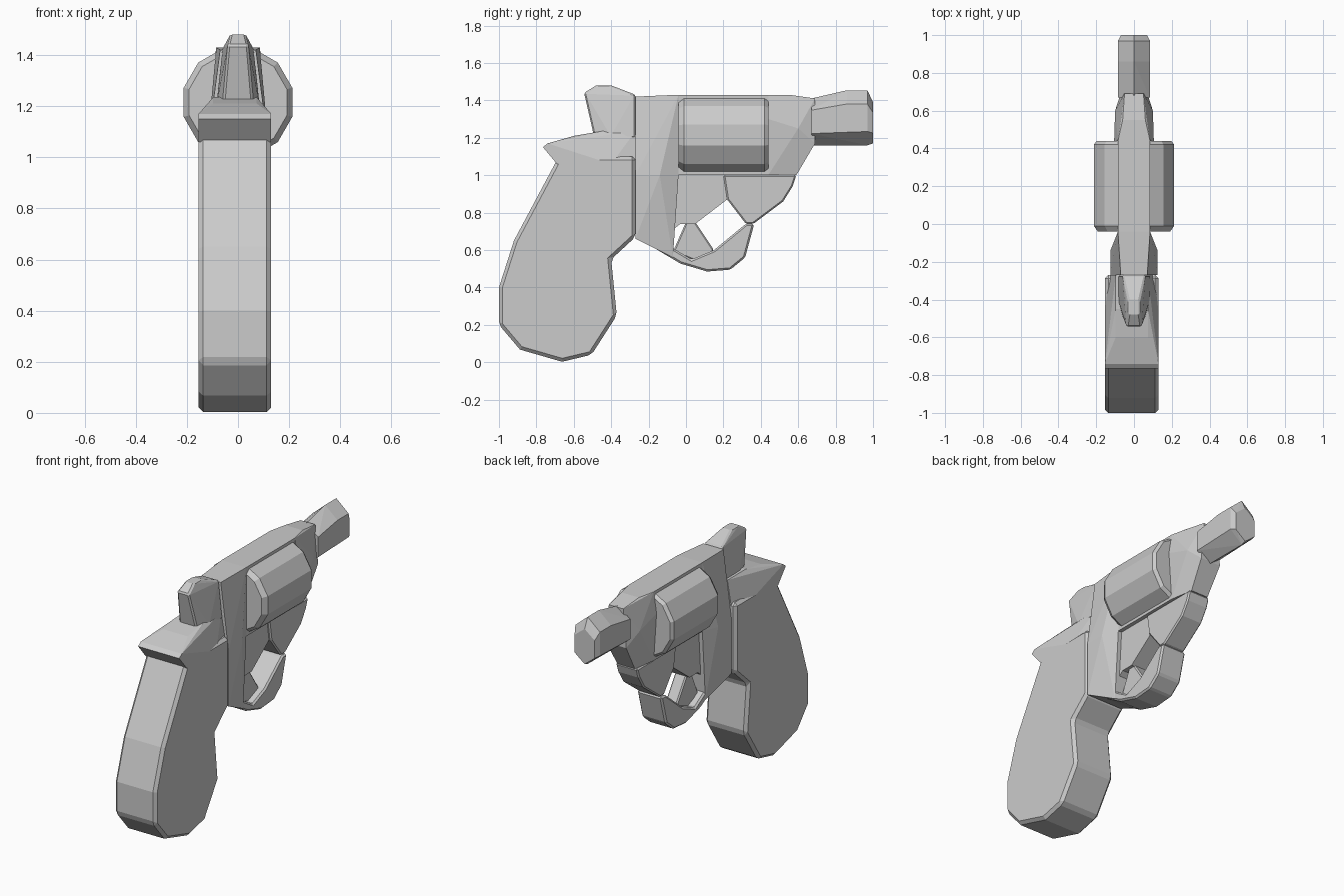
import bpy, bmesh
from math import sin, cos, pi

default_cube = bpy.data.objects.get("Cube")
if default_cube:
    bpy.data.objects.remove(default_cube, do_unlink=True)

shade = (0.6, 0.6, 0.6, 1)
grey = bpy.data.materials.new("plain_grey")
grey.use_nodes = True
grey.diffuse_color = shade
grey.node_tree.nodes["Principled BSDF"].inputs["Base Color"].default_value = shade

# Shared sizes: half widths, heights and stations along the frame
frame_half = 0.085
shield_half = 0.125
grip_half = 0.142
grip_shift = -0.012
top = 1.43
back = -0.27
breech = -0.04
front = 0.44
neck = 0.69


def finish(name, mesh_data, bevel):
    """Turn a bmesh into a grey object with lightly chamfered edges."""
    bmesh.ops.recalc_face_normals(mesh_data, faces=mesh_data.faces)
    mesh = bpy.data.meshes.new(name)
    mesh_data.to_mesh(mesh)
    mesh_data.free()
    mesh.materials.append(grey)
    part = bpy.data.objects.new(name, mesh)
    bpy.context.collection.objects.link(part)
    if bevel:
        chamfer = part.modifiers.new("chamfer", "BEVEL")
        chamfer.width = bevel
        chamfer.segments = 1
        chamfer.limit_method = "ANGLE"
        chamfer.angle_limit = 0.6


def plate(name, outline, half, bevel=0.0, shift=0.0):
    """Extrude a side outline of (y, z) points across the width."""
    bm = bmesh.new()
    face = bm.faces.new([bm.verts.new((shift - half, y, z)) for y, z in outline])
    result = bmesh.ops.extrude_face_region(bm, geom=[face])
    moved = [item for item in result["geom"] if isinstance(item, bmesh.types.BMVert)]
    bmesh.ops.translate(bm, verts=moved, vec=(half * 2, 0, 0))
    finish(name, bm, bevel)


def hull(name, points, bevel=0.0, shift=0.0):
    """Faceted solid around (half width, y, z) points, mirrored left to right."""
    bm = bmesh.new()
    for half, y, z in points:
        for side in (-1, 1):
            bm.verts.new((shift + side * half, y, z))
    bmesh.ops.remove_doubles(bm, verts=bm.verts, dist=0.001)
    result = bmesh.ops.convex_hull(bm, input=bm.verts)
    inside = [item for item in result["geom_interior"] if isinstance(item, bmesh.types.BMVert)]
    bmesh.ops.delete(bm, geom=inside, context="VERTS")
    bmesh.ops.dissolve_limit(bm, angle_limit=0.02, verts=bm.verts, edges=bm.edges)
    finish(name, bm, bevel)


def ring(y, half, tall, centre, sides, turn):
    """Right half of a regular ring standing across the frame."""
    angles = [2 * pi * (step + turn) / sides for step in range(sides // 2 + 1)]
    return [(half * sin(a), y, centre + tall * cos(a)) for a in angles]


def cut_corners(path):
    """Trim every inner corner of an open path, keeping both ends."""
    trimmed = [path[0]]
    for before, corner, after in zip(path, path[1:], path[2:]):
        for other in (before, after):
            trimmed.append(tuple(c + (o - c) / 4 for c, o in zip(corner, other)))
    return trimmed + [path[-1]]


# Handle, set slightly off centre
heel = cut_corners([(-.68, 1.1), (-1, .5), (-1, .1), (-.55, -.03), (-.37, .25)])
plate("grip", heel + [(-.4, .55), (back, .67), (back, 1.1)], grip_half, .018, grip_shift)
hull("grip_tang", [
    (grip_half, -.69, 1.06), (grip_half, -.765, 1.15), (grip_half, -.74, 1.17),
    (frame_half, -.6, 1.21), (frame_half, -.45, 1.235), (frame_half, back, 1.235),
    (grip_half, -.4, 1.06), (shield_half, back, 1)], shift=grip_shift)
hull("hammer", [
    (.06, -.49, 1.2), (frame_half, -.4, 1.2), (frame_half, back, 1.2),
    (.04, -.545, 1.44), (.03, -.48, 1.48), (.03, -.4, 1.48), (.06, back, top)], .008)

# Frame behind, above and ahead of the cylinder
hull("rear_frame", [
    (.07, back, 1.42), (frame_half, breech, top), (frame_half, back, 1.24),
    (shield_half, back, 1), (shield_half, -.14, 1), (frame_half, breech, 1)])
hull("rear_lower_frame", [
    (shield_half, back, 1), (shield_half, -.14, 1), (frame_half, breech, 1),
    (shield_half, back, .66), (frame_half, -.07, .87), (frame_half, -.07, .56)])
hull("top_strap", [(frame_half, y, z) for y in (breech, front) for z in (1, top)])
hull("front_frame", [
    (frame_half, front, top), (.06, .55, top), (.05, neck, 1.41), (.07, neck, 1.17),
    (.105, front, 1.3), (.1, .6, 1.25), (frame_half, front, 1), (.06, .59, 1)])
plate("under_frame", [(.2, 1), (.59, 1), (.57, .94), (.52, .86), (.36, .74), (.32, .74),
                      (.22, .87)], .075, .008)

# Twelve-sided cylinder with chamfered rims
radius = 0.22
middle = 1.215
rims = [(breech, .9), (breech + .03, 1), (front - .02, 1), (front, .93)]
hull("cylinder", [point for y, scale in rims
                  for point in ring(y, radius * scale, radius * scale, middle, 12, .5)])

# Six-sided barrel, slightly swollen toward the muzzle
hull("barrel", ring(neck - .02, .098, .125, 1.285, 6, 0) + ring(.86, .098, .147, 1.307, 6, 0)
     + ring(.97, .098, .147, 1.307, 6, 0) + ring(1, .08, .11, 1.28, 6, 0))

# Trigger and its guard
bow = cut_corners([(back, .67), (.05, .48), (.3, .5), (.365, .74)])
plate("guard", bow + [(.32, .74), (.15, .6), (.03, .55), (-.07, .61)], frame_half, .01)
plate("trigger_mount", [(-.08, 1), (-.08, .7), (-.03, .74), (.05, .74), (.22, .87), (.22, 1)],
      .06)
plate("trigger", [(0, .75), (.05, .75), (.15, .6), (.1, .52), (-.07, .59)], .04, .008)
